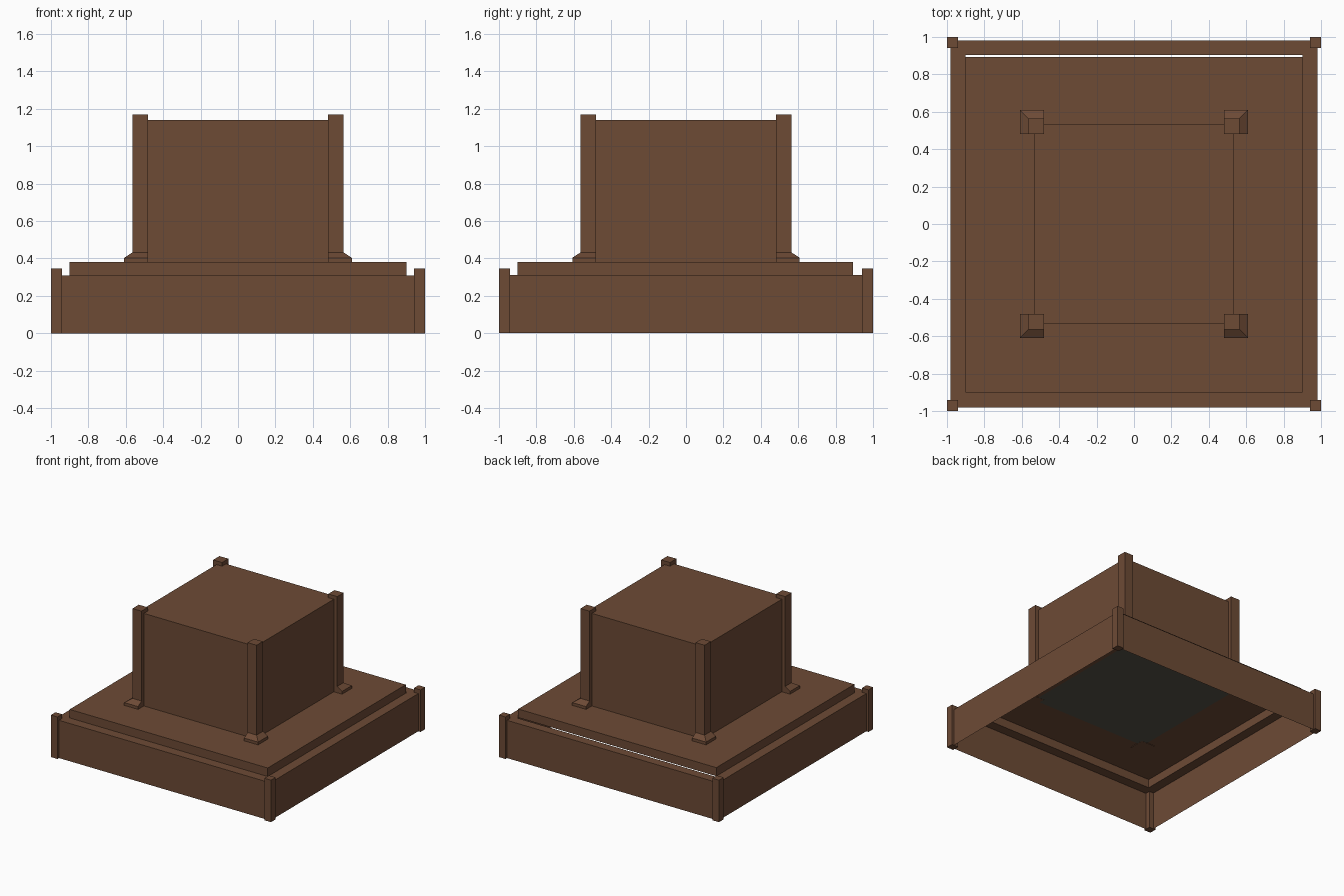
import bpy, bmesh

if "Cube" in bpy.data.objects:
    bpy.data.objects.remove(bpy.data.objects["Cube"])


def material(name, rgb):
    m = bpy.data.materials.new(name)
    m.diffuse_color = (*rgb, 1)
    m.use_nodes = True
    m.node_tree.nodes["Principled BSDF"].inputs["Base Color"].default_value = m.diffuse_color
    return m


WOOD = material("brown wood", (0.153, 0.069, 0.036))
DARK = material("dark grey underside", (0.093, 0.085, 0.063))


def finish(name, bm, mat):
    me = bpy.data.meshes.new(name)
    bm.to_mesh(me)
    bm.free()
    me.materials.append(mat)
    ob = bpy.data.objects.new(name, me)
    bpy.context.collection.objects.link(ob)
    return ob


def loft(name, levels, mat=WOOD, bottom=True, top=True):
    """Stack rectangles (x0, x1, y0, y1, z) into one part, with optional end caps."""
    bm = bmesh.new()
    rings = [[bm.verts.new((x, y, z)) for x, y in ((x0, y0), (x1, y0), (x1, y1), (x0, y1))]
             for x0, x1, y0, y1, z in levels]
    for a, b in zip(rings, rings[1:]):
        for i in range(4):
            j = (i + 1) % 4
            bm.faces.new((a[i], a[j], b[j], b[i]))
    if bottom:
        bm.faces.new(rings[0][::-1])
    if top:
        bm.faces.new(rings[-1])
    return finish(name, bm, mat)


def square(h, z):
    return (-h, h, -h, h, z)


def corner(sx, sy, inner, outer, z):
    xs, ys = sorted((sx * inner, sx * outer)), sorted((sy * inner, sy * outer))
    return (*xs, *ys, z)


# Hollow base: thin outer walls with an inward ledge along the top
loft("base_walls_and_ledge", [square(0.98, 0.0), square(0.98, 0.31),
                              (-0.9, 0.9, -0.9, 0.903, 0.31)], bottom=False, top=False)

# Raised deck, open below, with a narrow gap along its back edge
loft("deck", [(-0.9, 0.9, -0.9, 0.892, 0.31), (-0.9, 0.9, -0.9, 0.892, 0.38)], bottom=False)

# Central block and the dark panel under it
loft("block", [square(0.533, 0.38), square(0.533, 1.14)], bottom=False)
bm = bmesh.new()
vs = [bm.verts.new((x, y, 0.377)) for x, y in ((-0.533, -0.533), (-0.533, 0.533),
                                               (0.533, 0.533), (0.533, -0.533))]
bm.faces.new(vs)
finish("block_underside", bm, DARK)

# Corner posts on the base, and footed corner posts on the block
for sx, side in ((-1, "left"), (1, "right")):
    for sy, end in ((-1, "front"), (1, "back")):
        loft(f"base_post_{end}_{side}",
             [corner(sx, sy, 0.94, 1.0, z) for z in (0.0, 0.345)])
        loft(f"block_post_{end}_{side}",
             [corner(sx, sy, 0.482, 0.608, 0.376), corner(sx, sy, 0.482, 0.608, 0.403),
              corner(sx, sy, 0.482, 0.564, 0.432), corner(sx, sy, 0.482, 0.564, 1.17)])
